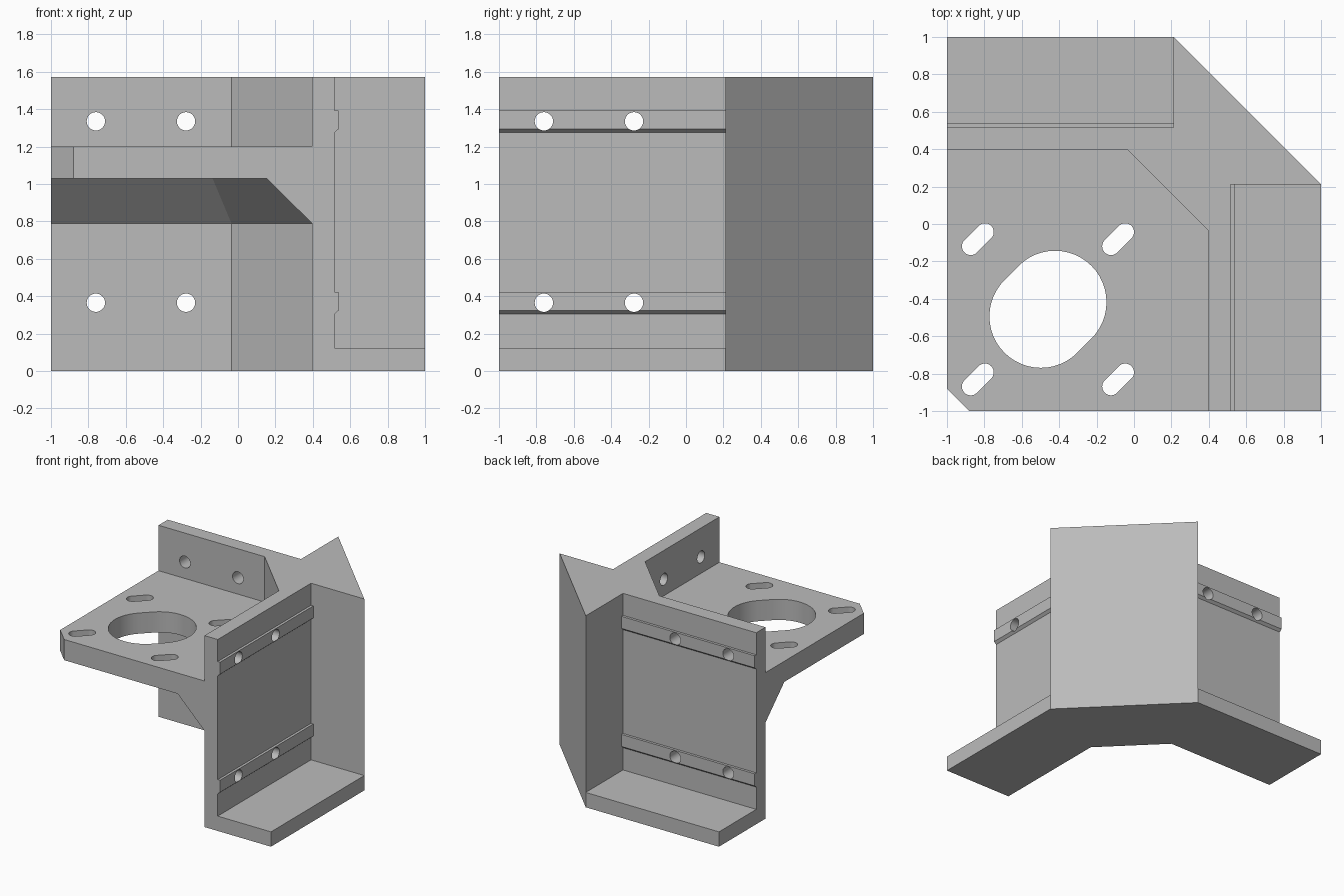
import bpy, bmesh, math

if "Cube" in bpy.data.objects:
    bpy.data.objects.remove(bpy.data.objects["Cube"])

HEIGHT = 1.573
INNER, OUTER = 0.396, 0.516   # inner and outer faces of the walls
BEND = -0.035                 # where the inner wall turns diagonal
SIDE = 0.211                  # end of the corner post

grey = bpy.data.materials.new("plain grey")
grey.use_nodes = True
colour = (0.5, 0.5, 0.5, 1)
grey.diffuse_color = colour
grey.node_tree.nodes["Principled BSDF"].inputs["Base Color"].default_value = colour


def loft(name, rings):
    """Solid skinned through equal-length rings of points, capped at both ends."""
    bm = bmesh.new()
    loops = [[bm.verts.new(p) for p in ring] for ring in rings]
    for a, b in zip(loops, loops[1:]):
        for i in range(len(a)):
            j = (i + 1) % len(a)
            bm.faces.new((a[i], a[j], b[j], b[i]))
    bm.faces.new(loops[0])
    bm.faces.new(loops[-1])
    bmesh.ops.recalc_face_normals(bm, faces=bm.faces)
    mesh = bpy.data.meshes.new(name)
    bm.to_mesh(mesh)
    bm.free()
    mesh.materials.append(grey)
    ob = bpy.data.objects.new(name, mesh)
    bpy.context.collection.objects.link(ob)
    return ob


def prism(name, plan, z0, z1):
    return loft(name, [[(x, y, z) for x, y in plan] for z in (z0, z1)])


def mirrored(half):
    """Complete a plan outline by reflecting it across the x = y diagonal."""
    return half + [(y, x) for x, y in reversed(half)]


def slot_plan(cx, cy, r, d=0.038, steps=24):
    """Round-ended slot lying along the diagonal."""
    pts = []
    for sign in (1, -1):
        for i in range(steps + 1):
            a = math.pi * (i / steps - 0.25) + (0 if sign == 1 else math.pi)
            pts.append((cx + sign * d + r * math.cos(a), cy + sign * d + r * math.sin(a)))
    return pts


def inner_path(inset):
    """Inner wall line moved towards the plate, with mitred bends."""
    e, b = INNER - inset, BEND - inset * math.tan(math.pi / 8)
    return mirrored([(-1, e), (b, e)])


# Bent wall with corner post
wall = prism("bracket", mirrored([(-1, INNER), (BEND, INNER)])
             + mirrored([(OUTER, -1), (OUTER, SIDE), (1, SIDE)]), 0, HEIGHT)

# Bottom flange
parts = [prism("flange", mirrored([(-1, INNER), (BEND, INNER)])
               + mirrored([(1, -1), (1, SIDE)]), 0, 0.122)]

# Mounting plate with a clipped corner
parts.append(prism("plate", mirrored([(-1, -0.88), (-1, 0.45), (BEND, 0.45)]), 1.03, 1.2))

# Sloped gusset under the plate
section = [(-0.05, 0.74), (-0.05, 1.1), (0.315, 1.1)]
paths = [(inner_path(d), z) for d, z in section]
parts.append(loft("gusset", [[(*path[i], z) for path, z in paths] for i in range(4)]))

# Ribs on both outer faces, and screw holes through the walls
cutters = []
for swap in (False, True):
    def place(x, y, z):
        return (y, x, z) if swap else (x, y, z)
    for z in (0.305, 1.275):
        profile = [(0.46, z), (OUTER, z), (0.537, z + 0.018), (0.537, z + 0.117), (0.46, z + 0.117)]
        parts.append(loft("rib", [[place(x, y, h) for x, h in profile] for y in (-1, 0.25)]))
        for along in (-0.76, -0.278):
            ring = [(along + 0.049 * math.cos(a), z + 0.06 + 0.049 * math.sin(a))
                    for a in (math.tau * i / 32 for i in range(32))]
            cutters.append(loft("screw_hole", [[place(x, y, h) for y, h in ring] for x in (0.3, 0.6)]))

# Motor opening and four slots through the plate
MX, MY = -0.46, -0.456
cutters.append(prism("motor_opening", slot_plan(MX, MY, 0.275), 0.9, 1.3))
for sx in (-1, 1):
    for sy in (-1, 1):
        cutters.append(prism("slot", slot_plan(MX + sx * 0.375, MY + sy * 0.375, 0.047), 0.9, 1.3))

# Join the parts and cut the holes
for tool, op in [(p, 'UNION') for p in parts] + [(c, 'DIFFERENCE') for c in cutters]:
    tool.hide_render = True
    mod = wall.modifiers.new(tool.name, 'BOOLEAN')
    mod.operation, mod.solver, mod.object = op, 'EXACT', tool
final = bpy.data.meshes.new_from_object(wall.evaluated_get(bpy.context.evaluated_depsgraph_get()))
wall.modifiers.clear()
wall.data = final
for tool in parts + cutters:
    bpy.data.objects.remove(tool)

# Merge coplanar faces left by the joins
bm = bmesh.new()
bm.from_mesh(final)
bmesh.ops.remove_doubles(bm, verts=bm.verts, dist=0.0002)
bmesh.ops.dissolve_limit(bm, angle_limit=0.01, verts=bm.verts, edges=bm.edges)
bm.to_mesh(final)
bm.free()

bpy.ops.object.select_all(action='DESELECT')
wall.select_set(True)
bpy.context.view_layer.objects.active = wall
bpy.ops.object.shade_smooth_by_angle(angle=math.radians(20))
